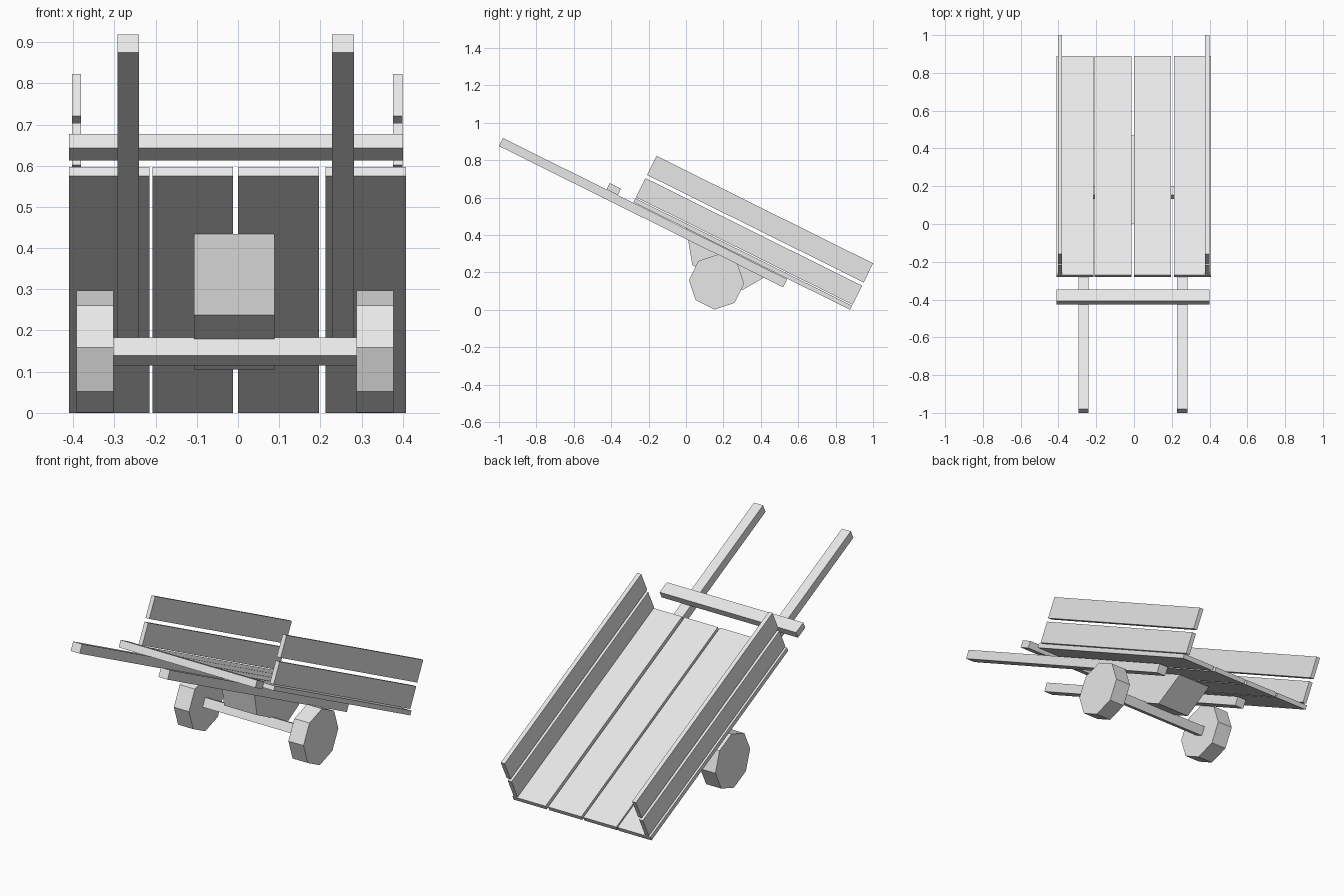
import bpy
import bmesh
from math import radians
from mathutils import Matrix, Vector

default_cube = bpy.data.objects.get("Cube")
if default_cube:
    bpy.data.objects.remove(default_cube, do_unlink=True)

# The whole cart is laid out level, then tipped back onto its tail
TILT = Matrix.Rotation(radians(-26.4), 4, 'X')

GREY = bpy.data.materials.new("plain_grey")
GREY.use_nodes = True
GREY.diffuse_color = (0.8, 0.8, 0.8, 1)
GREY.node_tree.nodes["Principled BSDF"].inputs["Base Color"].default_value = (0.8, 0.8, 0.8, 1)


def finish(name, bm, centre):
    bmesh.ops.recalc_face_normals(bm, faces=bm.faces)
    mesh = bpy.data.meshes.new(name)
    bm.to_mesh(mesh)
    bm.free()
    mesh.materials.append(GREY)
    obj = bpy.data.objects.new(name, mesh)
    obj.matrix_world = TILT @ Matrix.Translation(centre)
    bpy.context.collection.objects.link(obj)
    return obj


def box(name, x, y, z):
    """Box between (low, high) limits on each axis of the level cart."""
    bm = bmesh.new()
    bmesh.ops.create_cube(bm, size=1)
    bmesh.ops.scale(bm, vec=[b - a for a, b in (x, y, z)], verts=bm.verts)
    return finish(name, bm, Vector([(a + b) / 2 for a, b in (x, y, z)]))


def prism(name, profile, x):
    """Side profile of (y, z) points extruded across x."""
    bm = bmesh.new()
    face = bm.faces.new([bm.verts.new((x[0], y, z)) for y, z in profile])
    new = bmesh.ops.extrude_face_region(bm, geom=[face])["geom"]
    moved = [v for v in new if isinstance(v, bmesh.types.BMVert)]
    bmesh.ops.translate(bm, vec=(x[1] - x[0], 0, 0), verts=moved)
    return finish(name, bm, Vector())


# Floor planks
BED = (-0.507, 0.786)
for i, x in enumerate([(-0.41, -0.215), (-0.208, -0.012), (0.0, 0.197), (0.212, 0.408)]):
    box(f"floor_plank_{i + 1}", x, BED, (0.39, 0.414))

# Side boards, handles and wheels on each side
for side, board_x, handle_x, wheel_x in [
        ("right", (-0.403, -0.381), (-0.293, -0.24), (-0.392, -0.302)),
        ("left", (0.376, 0.399), (0.228, 0.282), (0.288, 0.378))]:
    box(f"{side}_lower_side_board", board_x, BED, (0.42, 0.534))
    box(f"{side}_upper_side_board", board_x, BED, (0.553, 0.667))
    box(f"{side}_handle", handle_x, (-1.285, 0.412), (0.339, 0.387))

    # Eight-sided wheel with a flat edge on top
    bm = bmesh.new()
    bmesh.ops.create_cone(bm, cap_ends=True, segments=8, radius1=0.148, radius2=0.148,
                          depth=wheel_x[1] - wheel_x[0])
    bmesh.ops.rotate(bm, matrix=Matrix.Rotation(radians(22.5), 3, 'Z'), verts=bm.verts)
    bmesh.ops.rotate(bm, matrix=Matrix.Rotation(radians(90), 3, 'Y'), verts=bm.verts)
    finish(f"{side}_wheel", bm, Vector((sum(wheel_x) / 2, 0.08, 0.206)))

# Cross bar on the handles
box("cross_bar", (-0.41, 0.40), (-0.667, -0.599), (0.387, 0.425))

# Tapered axle block and axle
prism("axle_block", [(-0.075, 0.228), (0.223, 0.228), (0.33, 0.39), (-0.192, 0.39)], (-0.107, 0.088))
box("axle", (-0.31, 0.295), (0.056, 0.11), (0.183, 0.232))
